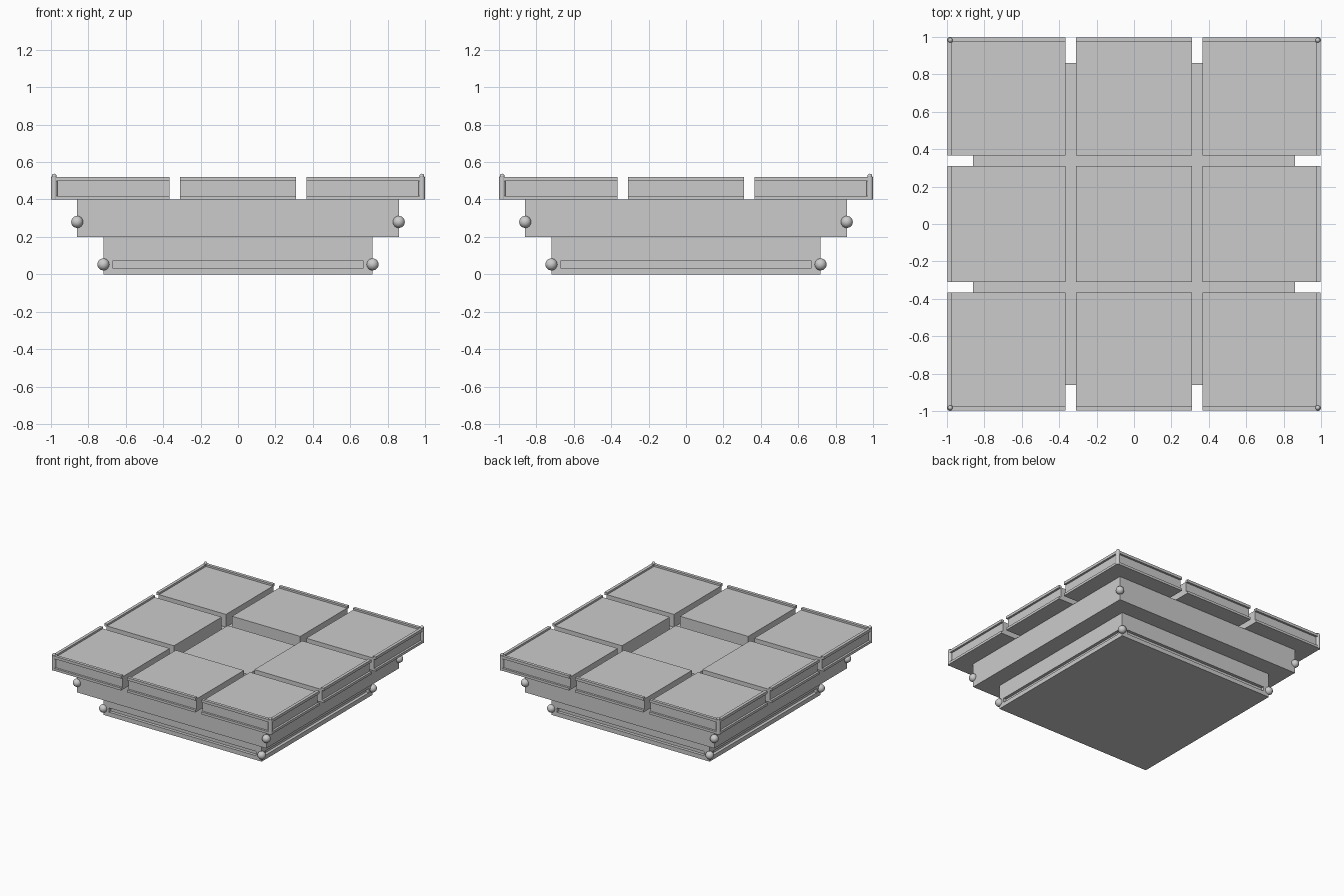
import bpy, bmesh

if "Cube" in bpy.data.objects:
    bpy.data.objects.remove(bpy.data.objects["Cube"])

def box(name, x0, x1, y0, y1, z0, z1):
    bm = bmesh.new()
    bmesh.ops.create_cube(bm, size=1)
    for v in bm.verts:
        v.co = ((x0 + x1) / 2 + v.co.x * (x1 - x0),
                (y0 + y1) / 2 + v.co.y * (y1 - y0),
                (z0 + z1) / 2 + v.co.z * (z1 - z0))
    me = bpy.data.meshes.new(name)
    bm.to_mesh(me)
    bm.free()
    ob = bpy.data.objects.new(name, me)
    bpy.context.collection.objects.link(ob)
    return ob

def ball(name, x, y, z, r, seg=24):
    bpy.ops.mesh.primitive_uv_sphere_add(segments=seg, ring_count=seg // 2, radius=r, location=(x, y, z))
    bpy.context.object.name = name
    bpy.ops.object.shade_smooth()

# Stepped base, lower tier with a shallow groove on each side
lower = box("lower_tier", -.72, .72, -.72, .72, 0, .2)
bm = bmesh.new()
bm.from_mesh(lower.data)
for f in [f for f in bm.faces if abs(f.normal.z) < .5]:
    n = f.normal.copy()
    bmesh.ops.inset_region(bm, faces=[f], thickness=.05, use_even_offset=True)
    for v in f.verts:
        v.co.z = .035 if v.co.z < .1 else .07
    new = bmesh.ops.extrude_discrete_faces(bm, faces=[f])["faces"][0]
    for v in new.verts:
        v.co -= n * .025
bm.to_mesh(lower.data)
bm.free()
box("middle_tier", -.86, .86, -.86, .86, .2, .4)

# Three by three top tiles, the centre one sunken
spans = [(-.98, -.365), (-.31, .31), (.365, .98)]
for i, (x0, x1) in enumerate(spans):
    for j, (y0, y1) in enumerate(spans):
        centre = i == 1 and j == 1
        box("centre_tile" if centre else "top_tile", x0, x1, y0, y1, .4, .45 if centre else .505)

# Edge rails, broken at the gaps
for a, b in spans:
    for s in (-1, 1):
        lo, hi = sorted((s * .972, s * .997))
        for z0, z1 in ((.4, .42), (.498, .52)):
            box("edge_rail_x", a, b, lo, hi, z0, z1)
            box("edge_rail_y", lo, hi, a, b, z0, z1)

# Corner posts and ball ornaments
for sx in (-1, 1):
    for sy in (-1, 1):
        bpy.ops.mesh.primitive_cylinder_add(vertices=16, radius=.017, depth=.12, location=(sx * .983, sy * .983, .46))
        bpy.context.object.name = "corner_post"
        bpy.ops.object.shade_smooth_by_angle()
        ball("corner_bead", sx * .983, sy * .983, .525, .013, 16)
        ball("middle_ball", sx * .86, sy * .86, .28, .032)
        ball("lower_ball", sx * .72, sy * .72, .053, .032)
